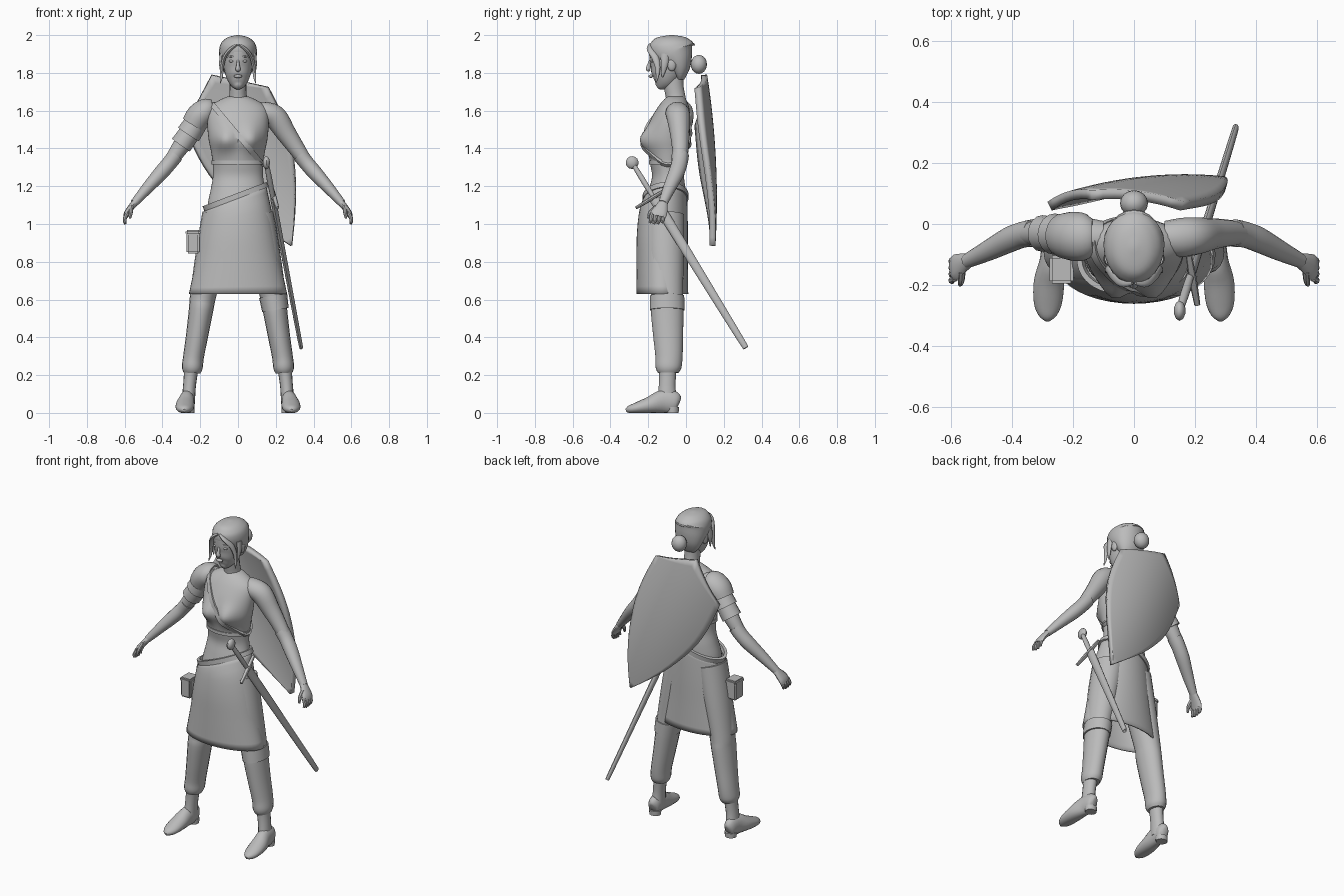
import bpy, bmesh, math
from mathutils import Vector as V

GREY = bpy.data.materials.new("stone grey")
GREY.diffuse_color = (0.5, 0.5, 0.5, 1)
X, Y, Z = V((1, 0, 0)), V((0, 1, 0)), V((0, 0, 1))


def finish(name, bm):
    bmesh.ops.remove_doubles(bm, verts=bm.verts, dist=1e-5)
    bmesh.ops.recalc_face_normals(bm, faces=bm.faces)
    me = bpy.data.meshes.new(name)
    bm.to_mesh(me)
    bm.free()
    me.materials.append(GREY)
    ob = bpy.data.objects.new(name, me)
    bpy.context.collection.objects.link(ob)
    return ob


def spline(rows, n=4):
    """Catmull-Rom interpolation of equal-length rows."""
    out = []
    for i in range(len(rows) - 1):
        p = [rows[max(0, min(len(rows) - 1, i + k))] for k in (-1, 0, 1, 2)]
        for j in range(n):
            t = j / n
            out.append([0.5 * (2 * b + (c - a) * t + (2 * a - 5 * b + 4 * c - d) * t * t
                               + (3 * b - a - 3 * c + d) * t ** 3) for a, b, c, d in zip(*p)])
    return out + [list(rows[-1])]


def skin(name, rings, cap=True, loop=False):
    """Bridge rings of points into one surface."""
    bm = bmesh.new()
    vs = [[bm.verts.new(p) for p in r] for r in rings]
    m = len(vs[0])
    for i in range(len(vs) if loop else len(vs) - 1):
        r, s = vs[i], vs[(i + 1) % len(vs)]
        for k in range(m):
            bm.faces.new((r[k], r[(k + 1) % m], s[(k + 1) % m], s[k]))
    if cap and not loop:
        bm.faces.new(vs[0])
        bm.faces.new(vs[-1])
    return finish(name, bm)


def tube(name, rows, ref=X, sides=16, side=1, n=4, floor=False):
    """Elliptical tube; rows are x, y, z, radius along ref, radius across."""
    rows = spline([(r[0] * side, *r[1:]) for r in rows], n)
    pts = [V(r[:3]) for r in rows]
    rings = []
    for i, r in enumerate(rows):
        t = (pts[min(i + 1, len(pts) - 1)] - pts[max(i - 1, 0)]).normalized()
        u = (ref - t * ref.dot(t)).normalized()
        w = t.cross(u)
        ring = [pts[i] + u * max(r[3], .001) * math.cos(k * math.tau / sides)
                + w * max(r[4], .001) * math.sin(k * math.tau / sides) for k in range(sides)]
        if floor:
            for p in ring:
                p.z = max(p.z, 0)
        rings.append(ring)
    return skin(name, rings)


def ball(name, c, r, seg=16):
    bm = bmesh.new()
    bmesh.ops.create_uvsphere(bm, u_segments=seg, v_segments=seg // 2 + 2, radius=1)
    for v in bm.verts:
        v.co = V((v.co.x * r[0] + c[0], v.co.y * r[1] + c[1], v.co.z * r[2] + c[2]))
    return finish(name, bm)


def surface(rows, bust=0.0):
    """Body surface from rows of z, front y, back y, half width."""
    rows = spline(rows, 6)

    def f(a, z):
        z = max(rows[0][0], min(rows[-1][0], z))
        i = next((i for i in range(len(rows) - 2) if rows[i + 1][0] >= z), len(rows) - 2)
        p, q = rows[i], rows[i + 1]
        t = (z - p[0]) / (q[0] - p[0])
        _, fr, bk, rx = [s + (e - s) * t for s, e in zip(p, q)]
        x = rx * math.cos(a)
        y = (fr + bk) / 2 + (bk - fr) / 2 * math.sin(a)
        if math.sin(a) < 0:
            y -= bust * math.exp(-((abs(x) - .07) / .05) ** 2 - ((z - 1.445) / .065) ** 2)
        return V((x, y, z))
    return f


def slanted(f, a, z0, slope, top):
    """Point of the surface on a slanted plane."""
    z = z0
    for _ in range(12):
        z = .5 * z + .5 * min(top, z0 + slope * f(a, z).x)
    return f(a, z)


def band(name, f, z0, slope, top, half, out):
    """Flat strap lying round a body surface."""
    n = 48
    pts = [slanted(f, k * math.tau / n, z0, slope, top) for k in range(n)]
    rings = []
    for k, p in enumerate(pts):
        t = (pts[(k + 1) % n] - pts[k - 1]).normalized()
        nrm = t.cross(V((-slope, 0, 1))).normalized()
        w = nrm.cross(t)
        rings.append([p + nrm * o + w * s for o, s in
                      ((-.01, -half), (out, -half), (out, half), (-.01, half))])
    return skin(name, rings, loop=True)


# torso
ANG = [k * math.tau / 40 for k in range(40)]
torso = surface([(1.0, -.22, 0, .16), (1.1, -.215, 0, .16), (1.18, -.197, -.002, .145),
                 (1.25, -.18, -.01, .133), (1.31, -.188, 0, .133), (1.38, -.2, .012, .142),
                 (1.45, -.215, .02, .156), (1.54, -.192, .022, .163), (1.61, -.155, .018, .155),
                 (1.65, -.125, .005, .11), (1.675, -.1, -.01, .055)], .042)
skin("torso", [[torso(a, 1 + .675 * i / 45) for a in ANG] for i in range(46)])

# skirt, its waist cut along the slanted belt
skirt = surface([(.63, -.262, .012, .26), (.8, -.262, .01, .225), (.95, -.26, .01, .2),
                 (1.08, -.245, .008, .176), (1.16, -.215, .004, .158), (1.24, -.188, -.004, .143)])
tops = [slanted(skirt, a, 1.155, .38, 1.24).z for a in ANG]
sk = skin("skirt", [[skirt(a, .63 + (zt - .63) * i / 14) for a, zt in zip(ANG, tops)]
                    for i in range(15)], cap=False)
mod = sk.modifiers.new("cloth", 'SOLIDIFY')
mod.thickness = .008
band("belt", skirt, 1.15, .38, 1.24, .014, .008)
band("chest_strap", torso, 1.47, -1.2, 1.635, .014, .006)
band("rib_strap", torso, 1.325, 0, 1.4, .01, .006)

# neck, head and face
tube("neck", [(0, -.05, 1.62, .065, .06), (0, -.055, 1.67, .048, .052),
              (0, -.065, 1.73, .045, .052), (0, -.07, 1.8, .047, .055)])
tube("head", [(0, -.155, 1.727, .012, .012), (0, -.142, 1.737, .032, .036),
              (0, -.125, 1.76, .053, .062), (0, -.112, 1.79, .066, .078),
              (0, -.1, 1.83, .075, .092), (0, -.094, 1.88, .08, .101),
              (0, -.09, 1.93, .078, .1), (0, -.085, 1.975, .05, .06)], sides=24)
tube("nose", [(0, -.188, 1.868, .006, .006), (0, -.197, 1.84, .009, .01),
              (0, -.2, 1.82, .014, .013), (0, -.192, 1.81, .01, .006)], sides=10)
ball("lips", (0, -.186, 1.782), (.022, .012, .009))
for s in (1, -1):
    ball("eye", (s * .034, -.178, 1.862), (.015, .01, .007), 12)
    tube("eyebrow", [(.014, -.189, 1.88, .004, .003), (.035, -.184, 1.887, .005, .004),
                     (.058, -.162, 1.882, .003, .002)], Z, 8, s)
    ball("ear", (s * .083, -.075, 1.845), (.013, .024, .036), 12)

# hair, bun and loose strands
tube("hair", [(0, -.03, 1.765, .045, .02), (0, -.03, 1.79, .066, .036),
              (0, -.035, 1.83, .085, .062), (0, -.05, 1.875, .097, .09),
              (0, -.072, 1.92, .1, .122), (0, -.075, 1.96, .088, .112),
              (0, -.075, 1.988, .055, .075), (0, -.075, 2.0, .008, .01)], sides=24)
ball("hair_bun", (0, .068, 1.845), (.046, .043, .05))
for s in (1, -1):
    tube("hair_strand", [(.005, -.19, 1.95, .01, .006), (.04, -.19, 1.925, .018, .01),
                         (.07, -.165, 1.885, .019, .01), (.084, -.15, 1.83, .014, .01),
                         (.088, -.152, 1.78, .008, .008), (.094, -.16, 1.745, .002, .002)],
         Y, 10, s)
    tube("temple_lock", [(.085, -.11, 1.9, .024, .012), (.09, -.115, 1.84, .018, .01),
                         (.084, -.125, 1.775, .003, .003)], Y, 10, s)

# limbs
for s in (1, -1):
    tube("upper_arm", [(.1, -.045, 1.59, .055, .055), (.15, -.045, 1.588, .064, .058),
                       (.2, -.04, 1.562, .062, .062), (.255, -.033, 1.48, .052, .053),
                       (.31, -.03, 1.4, .044, .044), (.36, -.034, 1.328, .036, .036)], Y, 16, s)
    tube("forearm", [(.33, -.03, 1.365, .046, .042), (.365, -.035, 1.32, .043, .04),
                     (.41, -.052, 1.268, .042, .039), (.48, -.088, 1.19, .034, .031),
                     (.55, -.122, 1.11, .024, .021)], Y, 16, s)
    tube("palm", [(.54, -.118, 1.12, .022, .019), (.565, -.13, 1.09, .034, .017),
                  (.586, -.142, 1.06, .043, .016), (.595, -.148, 1.04, .04, .013)], Y, 12, s)
    for k in range(4):
        y = -.116 - .021 * k
        tube("finger", [(.588, y, 1.055, .011, .011), (.6, y - .006, 1.025, .011, .01),
                        (.597, y - .012, 1.0 + .006 * (k in (0, 3)), .007, .007)], Y, 8, s)
    tube("thumb", [(.565, -.155, 1.09, .014, .012), (.568, -.188, 1.06, .012, .011),
                   (.572, -.2, 1.03, .006, .006)], Y, 8, s)
    tube("trouser_leg", [(.1, -.11, 1.05, .09, .1), (.14, -.11, .85, .083, .1),
                         (.185, -.1, .62, .069, .085), (.195, -.1, .55, .065, .088),
                         (.215, -.095, .42, .059, .081), (.235, -.09, .3, .055, .073),
                         (.242, -.093, .24, .055, .069), (.244, -.093, .212, .045, .055)],
         X, 18, s)
    tube("boot_shaft", [(.245, -.098, .27, .042, .05), (.251, -.098, .2, .036, .045),
                        (.258, -.1, .13, .034, .045), (.264, -.1, .05, .036, .055)], X, 16, s)
    tube("boot_foot", [(.264, -.038, .05, .014, .025), (.266, -.055, .055, .034, .056),
                       (.27, -.12, .06, .04, .062), (.279, -.19, .042, .05, .045),
                       (.283, -.26, .026, .046, .03), (.284, -.3, .018, .03, .02),
                       (.284, -.318, .012, .008, .008)], X, 16, s, floor=True)
    tube("boot_heel", [(.266, -.07, .03, .037, .034), (.266, -.07, .0, .035, .032)], X, 14, s)

# knee band on one leg
tube("knee_band", [(.186, -.1, .62, .075, .092), (.198, -.1, .545, .071, .093)], X, 18, 1)

# layered shoulder armour on the other arm
tube("shoulder_plate", [(.135, -.043, 1.605, .06, .052), (.165, -.043, 1.6, .078, .066),
                        (.205, -.04, 1.57, .08, .071), (.235, -.037, 1.525, .072, .066)],
     Y, 18, -1)
tube("arm_plate_upper", [(.215, -.037, 1.545, .06, .06), (.262, -.033, 1.475, .068, .066)], Y, 16, -1)
tube("arm_plate_lower", [(.25, -.034, 1.49, .056, .056), (.302, -.031, 1.418, .06, .058)], Y, 16, -1)

# hip pouch with flap
for name, c, r in (("pouch", (-.238, -.15, .9), (.035, .042, .055)),
                   ("pouch_flap", (-.238, -.15, .955), (.039, .046, .014))):
    bm = bmesh.new()
    bmesh.ops.create_cube(bm, size=2)
    for v in bm.verts:
        v.co = V([c[i] + v.co[i] * r[i] for i in range(3)])
    bmesh.ops.bevel(bm, geom=bm.edges[:], offset=.008, segments=2, affect='EDGES')
    finish(name, bm)

# sheathed sword
A, B = V((.15, -.285, 1.325)), V((.333, .312, .352))
D = (B - A).normalized()


def along(t, a, b):
    return (*(A + (B - A) * t), a, b)


ball("pommel", A, (.02, .034, .034), 10)
tube("sword_grip", [along(0, .012, .012), along(.1, .015, .015), along(.2, .012, .012)], X, 10)
tube("sword_guard", [(.208, -.265, 1.085, .01, .008), (.193, -.18, 1.137, .013, .011),
                     (.18, -.1, 1.188, .01, .008)], X, 8)
tube("scabbard", [along(.2, .015, .028), along(.6, .013, .023), along(.97, .011, .017),
                  along(1, .008, .012)], X, 12)

# tilted, curved shield on the back
U, W, O = V((.906, 0, .423)), V((-.423, 0, .906)), V((-.06, 0, 1.62))
edge = spline([(-.81, .004), (-.67, .085), (-.52, .158), (-.34, .22), (-.18, .243), (0, .24)], 3)
cols = [k / 8 - 1 for k in range(17)]
grid = [[(c * w, v) for c in cols] for v, w in edge]
grid += [[(c * .24, .187 * (1 - abs(c)) * j / 4) for c in cols] for j in range(1, 5)]
bm = bmesh.new()
vs = []
for row in grid:
    line = []
    for u, v in row:
        t = (.187 - v) / .997
        p = O + U * u + W * v
        p.y = .095 + .045 * t + .1 * t * (1 - t) - .06 * (u / .24) ** 2
        line.append(bm.verts.new(p))
    vs.append(line)
for r, q in zip(vs, vs[1:]):
    for k in range(16):
        bm.faces.new((r[k], r[k + 1], q[k + 1], q[k]))
shield = finish("shield", bm)
mod = shield.modifiers.new("thickness", 'SOLIDIFY')
mod.thickness, mod.offset = .032, 0

# smooth shading with sharp creases kept
for ob in bpy.data.objects:
    ob.select_set(True)
    bpy.context.view_layer.objects.active = ob
bpy.ops.object.shade_smooth_by_angle(angle=math.radians(40))
